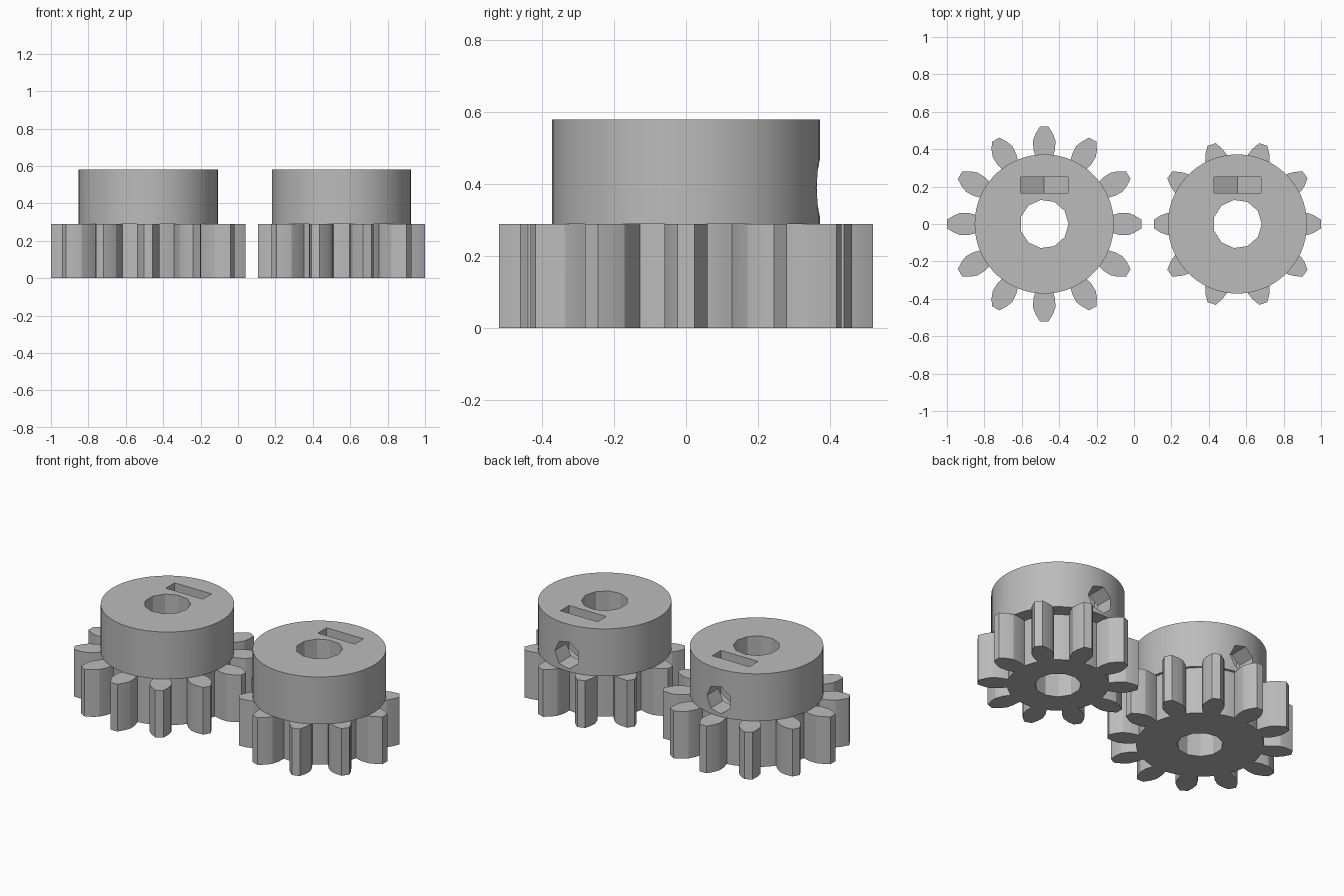
import bpy, bmesh, math
from mathutils import Matrix, Vector

if "Cube" in bpy.data.objects:
    bpy.data.objects.remove(bpy.data.objects["Cube"])

GEAR_TOP, HUB_TOP, SCREW_Z = 0.29, 0.58, 0.39

steel = bpy.data.materials.new("plain grey")
steel.use_nodes = True
grey = (0.5, 0.5, 0.5, 1)
steel.diffuse_color = grey
steel.node_tree.nodes["Principled BSDF"].inputs["Base Color"].default_value = grey


def prism(name, outline, height, matrix):
    """Extrude a closed 2D outline upwards, then place it."""
    bm = bmesh.new()
    base = bm.faces.new([bm.verts.new((x, y, 0)) for x, y in outline])
    top = bmesh.ops.extrude_face_region(bm, geom=[base])["geom"]
    bmesh.ops.translate(bm, vec=(0, 0, height),
                        verts=[v for v in top if isinstance(v, bmesh.types.BMVert)])
    bmesh.ops.transform(bm, matrix=matrix, verts=bm.verts)
    bmesh.ops.recalc_face_normals(bm, faces=bm.faces)
    mesh = bpy.data.meshes.new(name)
    bm.to_mesh(mesh)
    bm.free()
    mesh.materials.append(steel)
    obj = bpy.data.objects.new(name, mesh)
    bpy.context.collection.objects.link(obj)
    return obj


def polygon(radius, sides, turn=0):
    return [(radius * math.cos(turn + math.tau * i / sides),
             radius * math.sin(turn + math.tau * i / sides)) for i in range(sides)]


def gear_outline(teeth, pitch):
    # Half tooth: distance from the pitch circle, half width
    half = [(-0.093, 0.045), (-0.045, 0.058), (0, 0.06), (0.035, 0.047), (0.074, 0.023)]
    tooth = [(pitch + r, -w) for r, w in half] + [(pitch + r, w) for r, w in reversed(half)]
    root = math.hypot(*tooth[0])
    start = math.atan2(tooth[-1][1], tooth[-1][0])
    gap = math.tau / teeth - 2 * start
    # Root arc up to the next tooth
    tooth += [(root * math.cos(start + gap * k / 4), root * math.sin(start + gap * k / 4))
              for k in range(1, 4)]
    points = []
    for i in range(teeth):
        turn = Matrix.Rotation(math.tau * i / teeth, 2)
        points += [tuple(turn @ Vector(p)) for p in tooth]
    return points


def combine(obj, tool, operation):
    """Apply one boolean and discard the tool."""
    mod = obj.modifiers.new("combine", "BOOLEAN")
    mod.object, mod.operation, mod.solver = tool, operation, "EXACT"
    bpy.context.view_layer.update()
    graph = bpy.context.evaluated_depsgraph_get()
    result = bpy.data.meshes.new_from_object(obj.evaluated_get(graph))
    obj.modifiers.clear()
    obj.data = result
    bpy.data.objects.remove(tool)


def build_gear(name, x, teeth, pitch):
    def at(y, z):
        return Matrix.Translation((x, y, z))
    # Lays a prism down so that it runs towards +y
    lie = Matrix.Rotation(-math.pi / 2, 4, "X")
    gear = prism(name, gear_outline(teeth, pitch), GEAR_TOP, at(0, 0))
    hub = prism("hub", polygon(0.372, 60), HUB_TOP - GEAR_TOP, at(0, GEAR_TOP))
    combine(gear, hub, "UNION")
    # Shaft bore
    combine(gear, prism("bore", polygon(0.13, 11), 1, at(0, -0.2)), "DIFFERENCE")
    # Nut slot, open at the top and pointed at its lower end
    w, d = 0.126, HUB_TOP - SCREW_Z + 0.1
    slot = [(-w, -d), (w, -d), (w, w * 0.577), (0, w * 1.155), (-w, w * 0.577)]
    combine(gear, prism("nut_slot", slot, 0.085, at(0.165, SCREW_Z) @ lie), "DIFFERENCE")
    # Set screw hole through the back of the hub
    screw = prism("screw_hole", polygon(0.085, 7), 0.5, at(0.05, SCREW_Z) @ lie)
    combine(gear, screw, "DIFFERENCE")
    bpy.ops.object.select_all(action="DESELECT")
    gear.select_set(True)
    bpy.context.view_layer.objects.active = gear
    bpy.ops.object.shade_smooth_by_angle(angle=math.radians(20))


build_gear("large_gear", -0.48, 12, 0.446)
build_gear("small_gear", 0.553, 10, 0.373)
